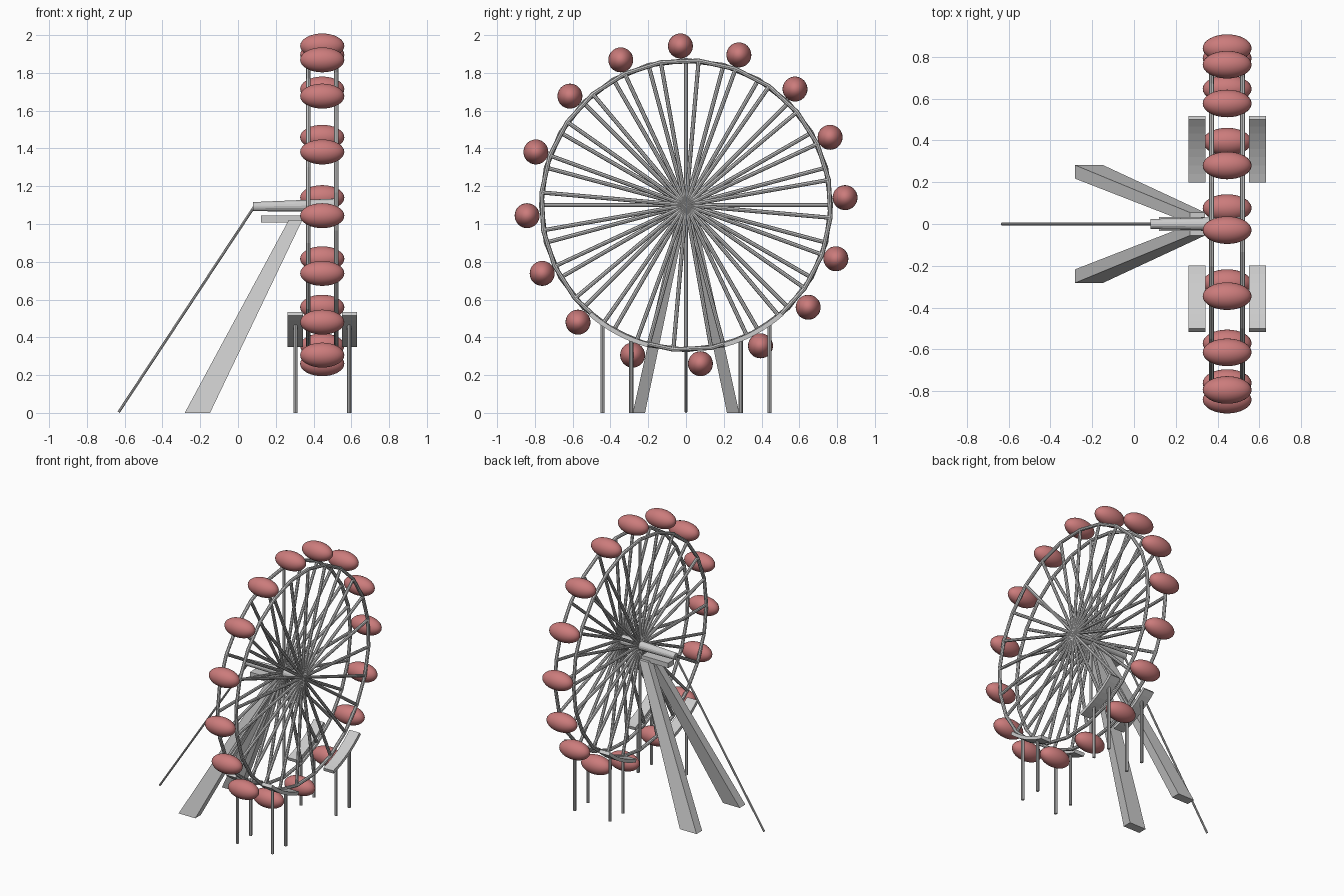
import bpy, bmesh, math
from mathutils import Vector

if "Cube" in bpy.data.objects:
    bpy.data.objects.remove(bpy.data.objects["Cube"])

CZ = 1.1                      # wheel centre height
R = 0.767                     # rim centre-line radius
SIDES = ((0.372, 0), (0.52, 5))   # x of each wheel side, spoke offset in degrees


def material(name, rgb):
    m = bpy.data.materials.new(name)
    m.diffuse_color = (*rgb, 1)
    m.use_nodes = True
    m.node_tree.nodes["Principled BSDF"].inputs["Base Color"].default_value = m.diffuse_color
    return m


steel = material("light grey steel", (0.6, 0.6, 0.6))
red = material("soft red", (0.6, 0.2, 0.2))


def finish(bm, name, mat, smooth=False):
    bmesh.ops.recalc_face_normals(bm, faces=bm.faces)
    me = bpy.data.meshes.new(name)
    bm.to_mesh(me)
    bm.free()
    me.materials.append(mat)
    for p in me.polygons:
        p.use_smooth = smooth
    ob = bpy.data.objects.new(name, me)
    bpy.context.collection.objects.link(ob)
    return ob


def rod(bm, a, b, r1, r2=None, n=8):
    """Capped rod between two points."""
    a, b = Vector(a), Vector(b)
    d = b - a
    mat = d.to_track_quat('Z', 'Y').to_matrix().to_4x4()
    mat.translation = (a + b) / 2
    bmesh.ops.create_cone(bm, cap_ends=True, segments=n, radius1=r1,
                          radius2=r1 if r2 is None else r2, depth=d.length, matrix=mat)


def sweep(bm, rings, closed=False):
    """Skin a list of cross-sections, each a list of points."""
    vs = [[bm.verts.new(p) for p in ring] for ring in rings]
    n = len(vs[0])
    for i in range(len(vs) if closed else len(vs) - 1):
        a, b = vs[i], vs[(i + 1) % len(vs)]
        for k in range(n):
            bm.faces.new((a[k], a[(k + 1) % n], b[(k + 1) % n], b[k]))
    if not closed:
        bm.faces.new(vs[0])
        bm.faces.new(vs[-1])


def on_wheel(x, r, deg):
    """Point at radius r, clockwise from the top as seen from +x."""
    t = math.radians(deg)
    return (x, r * math.sin(t), CZ + r * math.cos(t))


# rims and spokes, one set per wheel side
for label, (x, off) in zip(("inner", "outer"), SIDES):
    bm = bmesh.new()
    sweep(bm, [[on_wheel(x + 0.012 * math.cos(k * math.pi / 4),
                         R + 0.012 * math.sin(k * math.pi / 4), off + 15 * i)
                for k in range(8)] for i in range(24)], closed=True)
    finish(bm, label + "_rim", steel)
    bm = bmesh.new()
    for i in range(24):
        rod(bm, (x, 0, CZ), on_wheel(x, R, off + 15 * i), 0.011)
    finish(bm, label + "_spokes", steel)

# passenger pods: even spacing, each with a slight swing
SWING = (2.0, 3.1, 1.8, 2.7, 2.7, 2.8, 5.1, 5.4, 5.2, 2.9, 2.3, 2.9, 3.8, 3.0, 1.8, 1.7)
for i, s in enumerate(SWING):
    bm = bmesh.new()
    bmesh.ops.create_uvsphere(bm, u_segments=32, v_segments=16, radius=1)
    bmesh.ops.scale(bm, verts=bm.verts, vec=(0.117, 0.066, 0.066))
    bmesh.ops.translate(bm, verts=bm.verts, vec=on_wheel(0.446, 0.843, 22.5 * i - s))
    finish(bm, f"pod_{i + 1}", red, smooth=True)

# tapered axle
bm = bmesh.new()
rod(bm, (0.08, 0, 1.092), (0.525, 0, CZ), 0.024, 0.035, 16)
axle = finish(bm, "axle", steel)

# bearing block under the axle
bm = bmesh.new()
bmesh.ops.create_cube(bm, size=1)
bmesh.ops.scale(bm, verts=bm.verts, vec=(0.215, 0.068, 0.036))
bmesh.ops.translate(bm, verts=bm.verts, vec=(0.228, 0, 1.027))
finish(bm, "bearing_block", steel)

# back stay cable
bm = bmesh.new()
rod(bm, (0.085, 0, 1.09), (-0.632, 0, 0.004), 0.007)
finish(bm, "stay_cable", steel)


def rect(x0, x1, y0, y1, z):
    return [(x0, y0, z), (x1, y0, z), (x1, y1, z), (x0, y1, z)]


for side, s in (("front", -1), ("back", 1)):
    # leaning leg
    bm = bmesh.new()
    sweep(bm, [rect(-0.282, -0.148, s * 0.217, s * 0.282, 0),
               rect(0.268, 0.34, s * 0.003, s * 0.055, 1.02)])
    finish(bm, side + "_leg", steel)

    # curved boarding plates that follow the rim, with their posts
    for label, x0, x1, px in (("inner", 0.261, 0.343, 0.305), ("outer", 0.55, 0.631, 0.589)):
        bm = bmesh.new()
        sweep(bm, [[on_wheel(x, r, 180 - s * (15.2 + 26.3 * i / 8))
                    for x, r in ((x0, 0.755), (x1, 0.755), (x1, 0.779), (x0, 0.779))]
                   for i in range(9)])
        finish(bm, f"{side}_{label}_boarding_plate", steel)
        bm = bmesh.new()
        for y in (0.29, 0.442):
            top = CZ - math.sqrt(R * R - y * y)
            rod(bm, (px, s * y, 0), (px, s * y, top), 0.011)
        finish(bm, f"{side}_{label}_posts", steel)
